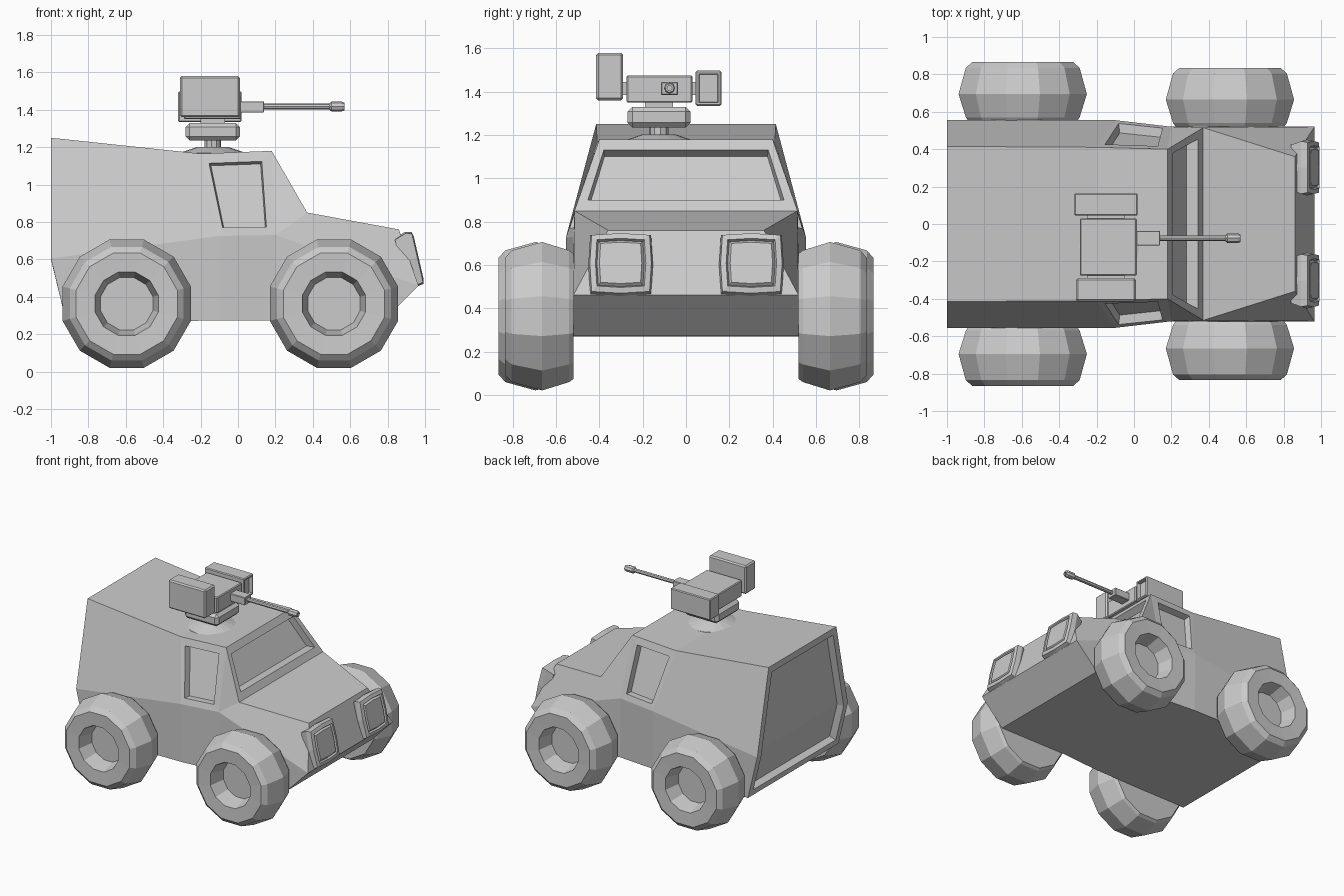
import bpy, bmesh
from math import sin, cos, pi, radians
from mathutils import Vector

if "Cube" in bpy.data.objects:
    bpy.data.objects.remove(bpy.data.objects["Cube"])


def finish(name, bm):
    bmesh.ops.recalc_face_normals(bm, faces=bm.faces)
    me = bpy.data.meshes.new(name)
    bm.to_mesh(me)
    bm.free()
    ob = bpy.data.objects.new(name, me)
    bpy.context.collection.objects.link(ob)
    return ob


def loft(name, rings):
    """Skin a list of equal-length point rings and cap both ends."""
    bm = bmesh.new()
    vs = [[bm.verts.new(p) for p in r] for r in rings]
    n = len(vs[0])
    for a, b in zip(vs, vs[1:]):
        for i in range(n):
            j = (i + 1) % n
            bm.faces.new((a[i], a[j], b[j], b[i]))
    bm.faces.new(vs[0])
    bm.faces.new(vs[-1])
    return finish(name, bm)


def lathe(name, centre, axis, profile, n, phase=0.0):
    """Turn (radius, distance along axis) pairs about a line through centre."""
    a = Vector(axis)
    u = a.orthogonal().normalized()
    w = a.cross(u).normalized()
    angles = [phase + 2 * pi * i / n for i in range(n)]
    return loft(name, [[Vector(centre) + a * d + (u * cos(t) + w * sin(t)) * r
                        for t in angles] for r, d in profile])


def box(name, lo, hi, bevel=0.0, sunk_front=False):
    lo, hi = Vector(lo), Vector(hi)
    bm = bmesh.new()
    bmesh.ops.create_cube(bm, size=1)
    for v in bm.verts:
        v.co = (lo + hi) / 2 + v.co * (hi - lo)
    if bevel:
        bmesh.ops.bevel(bm, geom=bm.edges[:], offset=bevel, segments=1, affect='EDGES')
    if sunk_front:
        bm.normal_update()
        f = max(bm.faces, key=lambda f: f.calc_center_median().x)
        bmesh.ops.inset_region(bm, faces=[f], thickness=0.012)
        bmesh.ops.inset_region(bm, faces=[f], thickness=0.005, depth=-0.025)
    return finish(name, bm)


# Body: half outline mirrored across y
POINTS = {
    'T0': (-1, .415, 1.25), 'T1': (-.2, .41, 1.165), 'T2': (.18, .40, 1.18),
    'T3': (.37, .515, .85), 'T4': (.86, .36, .76),
    'B0': (-1, .555, .605), 'B1': (-.1, .555, .725), 'B2': (.2, .52, .73), 'B3': (.965, .52, .46),
    'L0': (-.92, .555, .27), 'L1': (-.1, .545, .272), 'L2': (.2, .52, .272), 'L3': (.78, .52, .272),
}
bm = bmesh.new()
V = {}
for k, (x, y, z) in POINTS.items():
    V[k, 1] = bm.verts.new((x, y, z))
    V[k, -1] = bm.verts.new((x, -y, z))


def recess(corners, outer, inner, shift):
    """Frame and sunken pane inside a quad; outer/inner are u0,u1,v0,v1."""
    a, b, c, d = [v.co.copy() for v in corners]

    def ring(u0, u1, v0, v1, off):
        return [bm.verts.new(a.lerp(b, u).lerp(d.lerp(c, u), v) + Vector(off))
                for u, v in ((u0, v0), (u1, v0), (u1, v1), (u0, v1))]
    loops = [corners, ring(*outer, (0, 0, 0)), ring(*inner, shift)]
    for p, q in zip(loops, loops[1:]):
        for i in range(4):
            j = (i + 1) % 4
            bm.faces.new((p[i], p[j], q[j], q[i]))
    bm.faces.new(loops[-1])


def across(p, q):
    return [V[p, 1], V[p, -1], V[q, -1], V[q, 1]]


# Side panels and door windows
for s in (1, -1):
    for names in ('T0 T1 B1 B0', 'T2 T3 B2', 'T3 T4 B3 B2',
                  'B0 B1 L1 L0', 'B1 B2 L2 L1', 'B2 B3 L3 L2'):
        bm.faces.new([V[k, s] for k in names.split()])
    recess([V[k, s] for k in ('T1', 'T2', 'B2', 'B1')],
           (.09, .85, .12, .90), (.11, .83, .15, .90), (0, -.05 * s, 0))

# Roof, bonnet, nose, chin, floor
for pair in ('T0 T1', 'T1 T2', 'T3 T4', 'T4 B3', 'B3 L3', 'L3 L2', 'L2 L1', 'L1 L0'):
    bm.faces.new(across(*pair.split()))

# Windscreen recess
recess(across('T2', 'T3'), (.045, .955, .15, .85), (.06, .94, .24, .85), (-.06, 0, 0))

# Sunken rear door
rear = [bm.faces.new(across(*pair.split())) for pair in ('T0 B0', 'B0 L0')]
bmesh.ops.recalc_face_normals(bm, faces=bm.faces)
bmesh.ops.inset_region(bm, faces=rear, thickness=.05, use_even_offset=True)
bmesh.ops.inset_region(bm, faces=rear, thickness=.01, depth=-.05, use_even_offset=True)
finish('body', bm)

# Wheels: faceted tyre with a deep hub
TYRE = [(.30, 0), (.315, .02), (.355, .145), (.315, .285), (.28, .315),
        (.175, .31), (.145, .19)]
for s, side in ((1, 'left'), (-1, 'right')):
    for end, x, y in (('rear', -.595, .55), ('front', .513, .52)):
        lathe(f'{end}_{side}_wheel', (x, y * s, .363), (0, s, 0), TYRE, 12)

# Headlights: tilted rounded squares with a framed lens
tilt = radians(13)
N = Vector((cos(tilt), 0, sin(tilt)))
UP = Vector((-sin(tilt), 0, cos(tilt)))
for s, side in ((1, 'left'), (-1, 'right')):
    rings = []
    for size, depth in ((.125, -.06), (.145, 0), (.138, .035), (.113, .042),
                        (.106, .028), (.095, .042)):
        c = Vector((.925, .302 * s, .60)) + N * depth
        rings.append([c + (Vector((0, 1, 0)) * a + UP * b) * size for a, b in
                      ((-.97, -.97), (0, -1.03), (.97, -.97), (1.03, 0),
                       (.97, .97), (0, 1.03), (-.97, .97), (-1.03, 0))])
    loft(f'{side}_headlight', rings)

# Turret mount
lathe('turret_base', (-.135, -.125, 1.15), (0, 0, 1), [(.19, 0), (.18, .018), (.08, .052)], 16)
lathe('turret_stem', (-.135, -.125, 1.19), (0, 0, 1), [(.045, 0), (.045, .06)], 10)
box('turret_ring', (-.28, -.27, 1.235), (.01, .02, 1.33), .022)
box('turret_neck', (-.2, -.19, 1.32), (-.07, -.06, 1.36))

# Gun housing, side pods and links
box('gun_housing', (-.29, -.275, 1.35), (.015, .03, 1.475), .006)
box('right_pod', (-.31, -.415, 1.36), (.01, -.29, 1.58), .01)
box('left_pod', (-.32, .045, 1.335), (.02, .163, 1.497), .006, True)
box('right_pod_link', (-.25, -.30, 1.385), (-.05, -.26, 1.445))
box('left_pod_link', (-.25, .02, 1.385), (-.05, .055, 1.445))

# Gun barrel and muzzle
box('gun_receiver', (0, -.115, 1.385), (.14, -.037, 1.445), .004)
lathe('gun_barrel', (.13, -.076, 1.417), (1, 0, 0), [(.015, 0), (.015, .38)], 8)
lathe('gun_muzzle', (.49, -.076, 1.417), (1, 0, 0),
      [(.018, 0), (.026, .01), (.026, .065), (.02, .08), (.011, .08), (.011, .05)], 8)
